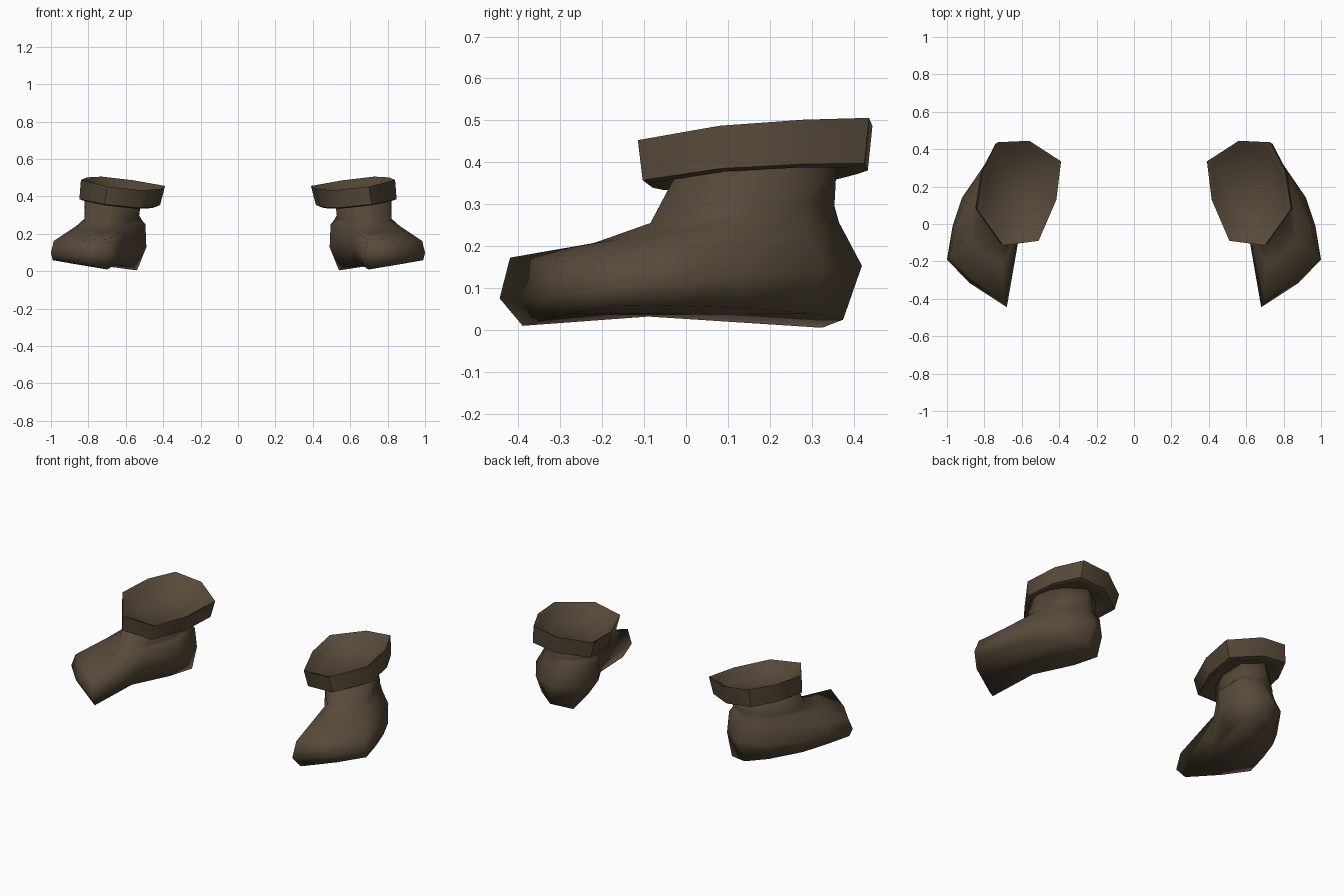
import bpy
import bmesh
import math

cube = bpy.data.objects.get("Cube")
if cube:
    bpy.data.objects.remove(cube, do_unlink=True)


def make_material(name, rgb):
    mat = bpy.data.materials.new(name)
    mat.use_nodes = True
    mat.diffuse_color = (*rgb, 1)
    mat.node_tree.nodes["Principled BSDF"].inputs["Base Color"].default_value = (*rgb, 1)
    return mat


LEATHER = make_material("brown_leather", (0.093, 0.067, 0.04))
SOLE = make_material("reddish_brown_sole", (0.096, 0.065, 0.043))
CENTRE_X, CENTRE_Y = 0.62, 0.17


def tilted(outline, height, slope_x, slope_y):
    """Lift a flat outline onto a sloping plane."""
    return [(x, y, height + slope_x * (x - 0.7) + slope_y * y) for x, y in outline]


def resized(outline, factor, shift=0.0):
    """Scale a flat outline about the leg axis."""
    return [(CENTRE_X + (x - CENTRE_X) * factor + shift,
             CENTRE_Y + (y - CENTRE_Y) * factor) for x, y in outline]


def loft(name, rings, side, angle, materials):
    """Skin the rings in order and cap both ends; the first cap takes the last material."""
    bm = bmesh.new()
    loops = [[bm.verts.new((side * x, y, z)) for x, y, z in ring] for ring in rings]
    for low, high in zip(loops, loops[1:]):
        n = len(low)
        for i in range(n):
            j = (i + 1) % n
            bm.faces.new((low[i], low[j], high[j], high[i]))
    bm.faces.new(loops[0][::-1]).material_index = len(materials) - 1
    bm.faces.new(loops[-1])
    bmesh.ops.recalc_face_normals(bm, faces=bm.faces)
    mesh = bpy.data.meshes.new(name)
    bm.to_mesh(mesh)
    bm.free()
    for mat in materials:
        mesh.materials.append(mat)
    obj = bpy.data.objects.new(name, mesh)
    bpy.context.collection.objects.link(obj)
    bpy.ops.object.select_all(action="DESELECT")
    obj.select_set(True)
    bpy.context.view_layer.objects.active = obj
    bpy.ops.object.shade_smooth_by_angle(angle=math.radians(angle))


# Outlines run from the inner toe, around the outside and heel, to the inner arch
sole = [(.70, -.39), (.87, -.28), (.99, -.17), (.945, -.01), (.89, .14),
        (.77, .30), (.66, .375), (.54, .325), (.56, .15), (.66, -.09)]
widest = [(.68, -.445), (.88, -.315), (1.0, -.19), (.97, -.01), (.92, .14),
          (.79, .33), (.64, .42), (.51, .33), (.49, .15), (.615, -.07)]
upper = [(.69, -.42), (.87, -.29), (.985, -.17), (.94, .0), (.88, .13),
         (.78, .29), (.64, .365), (.51, .31), (.495, .14), (.615, -.04)]
instep = [(.71, -.22), (.80, -.17), (.87, -.09), (.86, .03), (.84, .14),
          (.77, .28), (.64, .355), (.52, .30), (.51, .14), (.615, -.02)]
ankle = [(.67, -.085), (.73, -.085), (.79, -.02), (.82, .06), (.82, .14),
         (.77, .28), (.64, .355), (.53, .30), (.53, .14), (.595, .0)]
shaft = [(.65, -.02), (.71, -.02), (.77, .02), (.81, .08), (.82, .16),
         (.75, .27), (.64, .36), (.53, .30), (.52, .15), (.57, .02)]

# The inner arch of the sole is lifted off the ground
sole_ring = tilted(sole, .02, .15, .027)
sole_ring[-2:] = [(x, y, z + .02) for x, y, z in sole_ring[-2:]]

boot_rings = [
    sole_ring,
    tilted(widest, .115, 0, .09),
    tilted(upper, .213, -.12, .10),
    tilted(instep, .24, 0, .15),
    tilted(ankle, .265, 0, .12),
    tilted(shaft, .378, .12, .09),
]

# Folded cuff: underside, outer wall, rim and sunken lining
cuff = [(.39, .335), (.56, .445), (.73, .437), (.81, .28),
        (.84, .08), (.70, -.115), (.51, -.09), (.415, .13)]
cuff_rings = [
    tilted(resized(cuff, .74, .02), .37, .12, .07),
    tilted(resized(cuff, .86, .02), .356, .12, .07),
    tilted(resized(cuff, .96, .017), .363, .11, .07),
    tilted(cuff, .463, .12, .09),
    tilted(resized(cuff, .86), .442, .12, .09),
    tilted(resized(cuff, .66), .395, .12, .09),
]

for side, label in ((1, "left"), (-1, "right")):
    loft(label + "_boot", boot_rings, side, 100, [LEATHER, SOLE])
    loft(label + "_cuff", cuff_rings, side, 60, [LEATHER])
